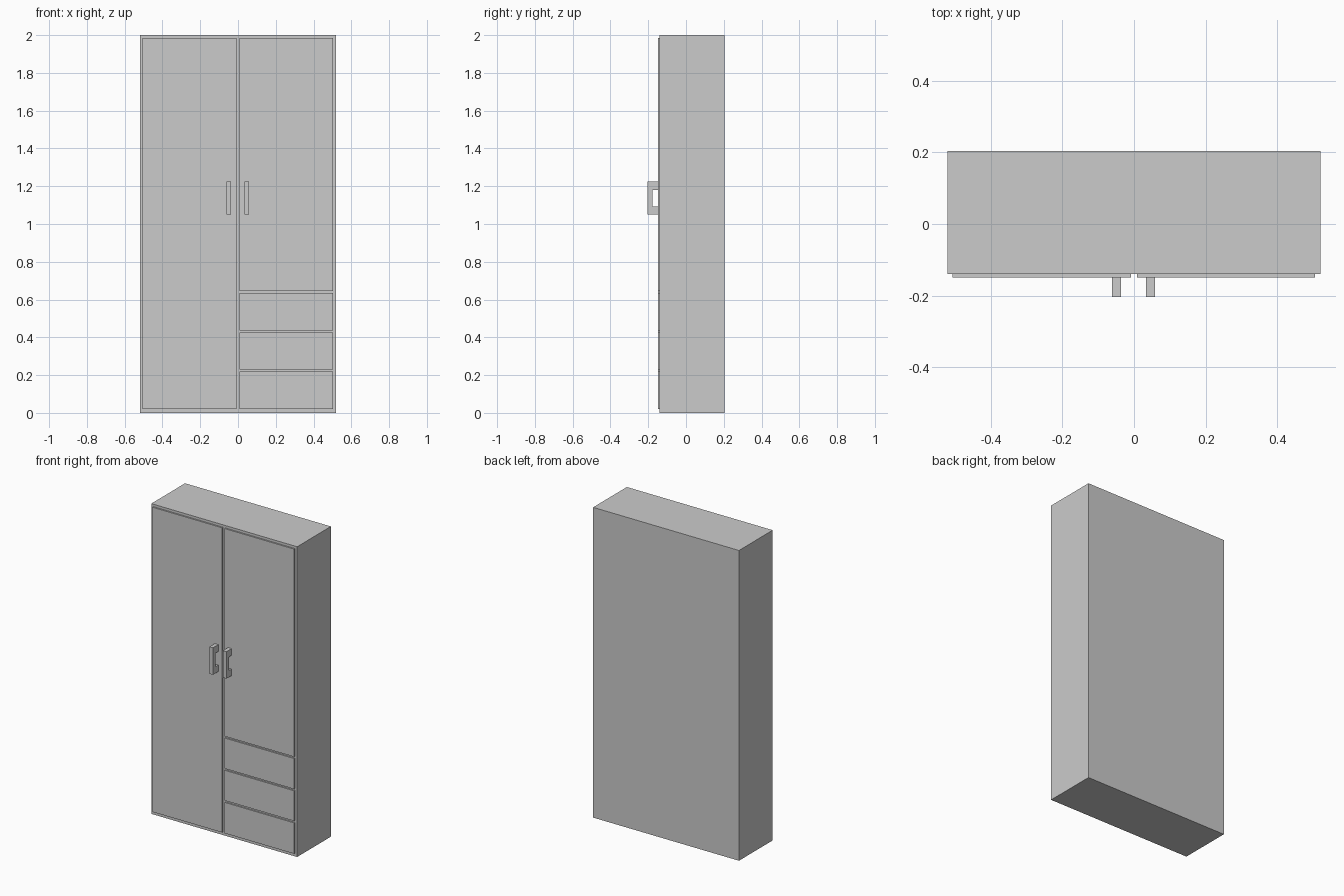
import bpy, bmesh

if "Cube" in bpy.data.objects:
    bpy.data.objects.remove(bpy.data.objects["Cube"])


def box(name, x0, x1, y0, y1, z0, z1):
    """Axis-aligned box from its limits."""
    bm = bmesh.new()
    bmesh.ops.create_cube(bm, size=1)
    for v in bm.verts:
        v.co.x = x1 if v.co.x > 0 else x0
        v.co.y = y1 if v.co.y > 0 else y0
        v.co.z = z1 if v.co.z > 0 else z0
    return finish(name, bm)


def finish(name, bm):
    me = bpy.data.meshes.new(name)
    bmesh.ops.recalc_face_normals(bm, faces=bm.faces)
    bm.to_mesh(me)
    bm.free()
    ob = bpy.data.objects.new(name, me)
    bpy.context.collection.objects.link(ob)
    return ob


def handle(name, x0, x1, y_door):
    """C-shaped pull: side profile (y, z) extruded across x."""
    y_out, y_in = -0.203, -0.178
    profile = [(y_door, 1.05), (y_out, 1.05), (y_out, 1.224), (y_door, 1.224),
               (y_door, 1.18), (y_in, 1.18), (y_in, 1.092), (y_door, 1.092)]
    bm = bmesh.new()
    face = bm.faces.new([bm.verts.new((x0, y, z)) for y, z in profile])
    ext = bmesh.ops.extrude_face_region(bm, geom=[face])
    verts = [g for g in ext["geom"] if isinstance(g, bmesh.types.BMVert)]
    bmesh.ops.translate(bm, verts=verts, vec=(x1 - x0, 0, 0))
    return finish(name, bm)


FRONT, CARCASS, BACK = -0.149, -0.14, 0.203

# Carcass and thin back panel
box("carcass", -0.52, 0.52, CARCASS, BACK - 0.005, 0, 2)
box("back_panel", -0.52, 0.52, BACK - 0.005, BACK, 0, 2)

# Doors: full-height left, shorter right above the drawers
box("left_door", -0.506, -0.009, FRONT, CARCASS, 0.02, 1.984)
box("right_door", 0.009, 0.504, FRONT, CARCASS, 0.645, 1.984)

# Drawer fronts
for i, (z0, z1) in enumerate([(0.02, 0.219), (0.231, 0.426), (0.437, 0.634)]):
    box(f"drawer_front_{i + 1}", 0.009, 0.504, FRONT, CARCASS, z0, z1)

# Door handles
handle("left_handle", -0.061, -0.036, FRONT)
handle("right_handle", 0.034, 0.059, FRONT)
